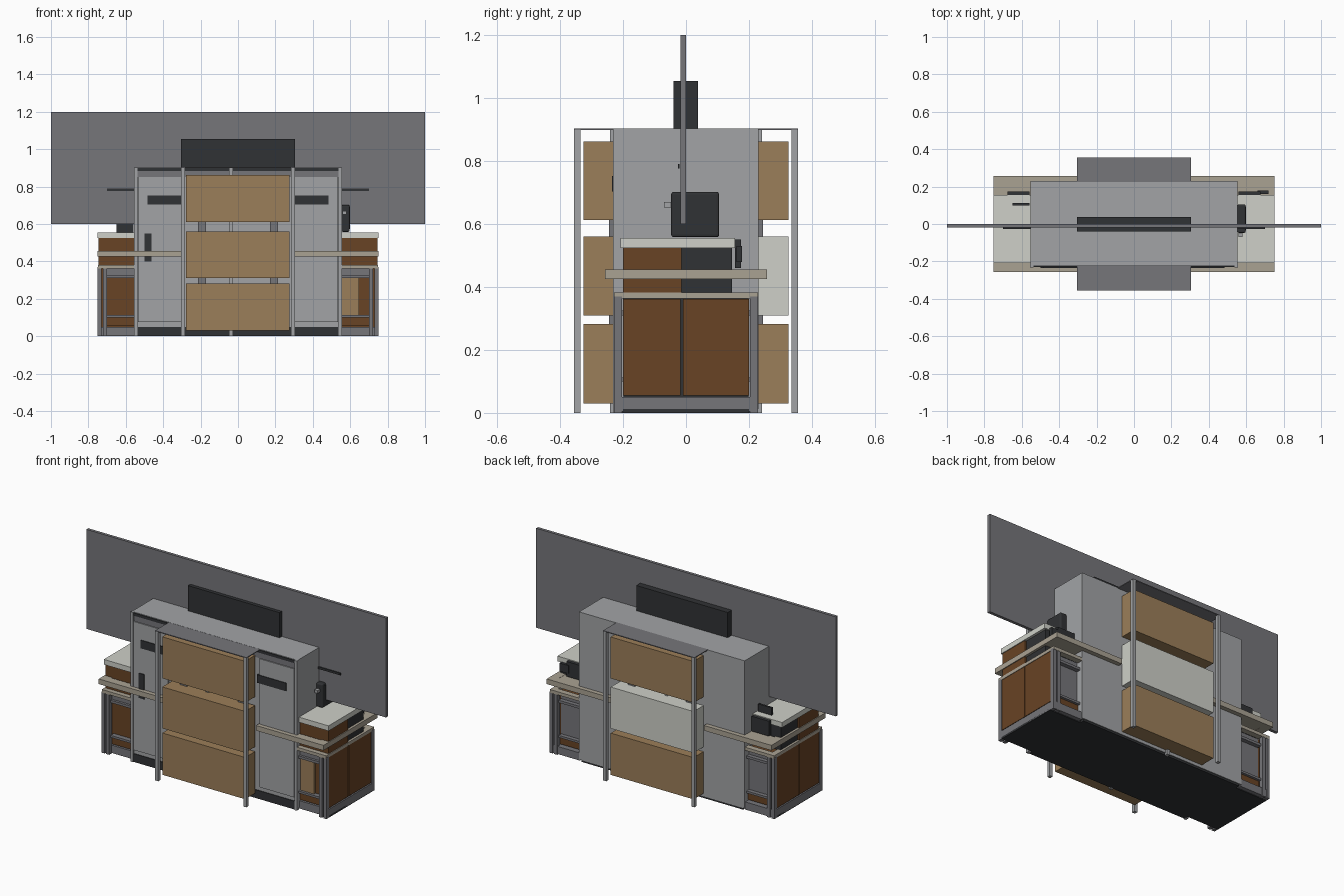
import bpy, bmesh
from mathutils import Matrix, Vector

if "Cube" in bpy.data.objects:
    bpy.data.objects.remove(bpy.data.objects["Cube"])

COL = {
    "light": (0.36, 0.37, 0.38, 1), "steel": (0.18, 0.18, 0.195, 1),
    "black": (0.03, 0.032, 0.035, 1), "brown": (0.14, 0.057, 0.018, 1),
    "tan": (0.33, 0.21, 0.10, 1), "rail": (0.40, 0.36, 0.29, 1),
    "white": (0.62, 0.63, 0.58, 1),
}
MATS = {}
for n, c in COL.items():
    MATS[n] = bpy.data.materials.new(n)
    MATS[n].diffuse_color = c


def box(name, mat, x, y, z, bevel=0):
    """Box from (min, max) ranges on each axis."""
    size = Vector((abs(r[1] - r[0]) for r in (x, y, z)))
    mid = Vector(((r[0] + r[1]) / 2 for r in (x, y, z)))
    bm = bmesh.new()
    bmesh.ops.create_cube(bm, size=1, matrix=Matrix.Translation(mid) @ Matrix.Diagonal(size).to_4x4())
    me = bpy.data.meshes.new(name)
    bm.to_mesh(me)
    bm.free()
    ob = bpy.data.objects.new(name, me)
    bpy.context.collection.objects.link(ob)
    me.materials.append(MATS[mat])
    if bevel:
        b = ob.modifiers.new("bevel", "BEVEL")
        b.width, b.segments = bevel, 3
    return ob


def u_rail(name, s, x0, x1, y, w, z):
    """Rail running round the front, end and back of a side counter."""
    for f in (-1, 1):
        box(name + ("_front" if f < 0 else "_back"), "rail", (s * x0, s * x1), (f * y, f * (y - w)), z)
    box(name + "_end", "rail", (s * (x1 - w), s * x1), (w - y, y - w), z)


# Central body, plinth and header
box("body", "light", (-.553, .553), (-.222, .23), (.012, .903))
box("base_plate", "black", (-.75, .75), (-.2, .2), (0, .012))
box("body_plinth", "black", (-.54, .54), (-.226, .226), (.0, .05))
box("body_header", "steel", (-.54, .54), (-.225, -.21), (.85, .885))
box("header_gap", "black", (-.54, .54), (-.227, -.21), (.883, .9))
box("sign_box", "black", (-.305, .305), (-.04, .038), (.9, 1.055))
box("display_board", "steel", (-1, 1), (-.018, 0), (.6, 1.2))
box("board_rod", "black", (-.7, .7), (-.026, -.02), (.777, .79))

# Front door panels, slots and corner posts
for s in (-1, 1):
    box("door_panel", "light", (s * .305, s * .535), (-.231, -.215), (.075, .85))
    box("door_slot", "black", (s * .29, s * .485), (-.235, -.225), (.703, .752))
    box("corner_post", "light", (s * .538, s * .555), (-.232, -.21), (0, .903))
box("card_slot", "black", (-.5, -.463), (-.235, -.225), (.4, .55))

# Display bays on front and back
for f in (-1, 1):
    side = "front" if f < 0 else "back"
    box(side + "_canopy", "steel", (-.305, .305), (f * .225, f * .355), (.899, .904))
    for s in (-1, 1):
        box(side + "_bay_post", "light", (s * .284, s * .304), (f * .335, f * .355), (0, .9))
        box(side + "_bay_bracket", "steel", (s * .17, s * .215), (f * .225, f * .245), (.05, .85))
    box(side + "_centre_post", "light", (-.047, -.027), (f * .222, f * .242), (0, .9))
    for i, (z0, z1) in enumerate(((.03, .282), (.31, .56), (.612, .862))):
        box(side + "_bay_box", "white" if f > 0 and i == 1 else "tan",
            (-.278, .275), (f * .23, f * .325), (z0, z1))

# Side counters
for s in (-1, 1):
    box("counter_base", "steel", (s * .55, s * .75), (-.205, .225), (.004, .05))
    box("counter_core", "brown", (s * .55, s * .735), (-.185, .185), (.05, .365))
    for y0, y1 in ((-.2, -.017), (-.01, .2)):
        box("end_panel", "brown", (s * .73, s * .747), (y0, y1), (.055, .362))
    box("end_panel_gap", "black", (s * .73, s * .741), (-.199, .199), (.05, .365))
    box("upper_cabinet", "brown", (s * .55, s * .745), (-.2, -.015), (.378, .525))
    box("equipment_bay", "black", (s * .55, s * .735), (-.015, .146), (.378, .525))
    box("worktop", "white", (s * .553, s * .75), (-.208, .155), (.524, .555))
    box("back_device", "black", (s * .56, s * .675), (.155, .175), (.46, .55))
    u_rail("hand_rail", s, .3, .75, .257, .05, (.425, .456))
    box("back_shelf", "rail", (s * .55, s * .75), (.155, .21), (.426, .455))
    u_rail("lower_rail", s, .55, .749, .229, .035, (.363, .382))
    box("back_inner_panel", "steel", (s * .555, s * .7), (.18, .19), (.11, .365))
    for f in (-1, 1):
        box("recess_sill", "brown", (s * .555, s * .7), (f * .18, f * .2), (.055, .1))
        for z0, z1 in ((.1, .113), (.31, .325)):
            box("recess_bar", "steel", (s * .555, s * .7), (f * .18, f * .215), (z0, z1))
        for x0, x1 in ((.7, .721), (.73, .75)):
            box("counter_leg", "steel", (s * x0, s * x1), (f * .203, f * .228), (0, .37))
    box("recess_top", "steel", (s * .555, s * .7), (-.2, -.18), (.325, .364))
box("recess_tan_panel", "tan", (.556, .648), (-.2, -.18), (.113, .31))

# Screens and small equipment on the worktops
box("monitor", "black", (.553, .597), (-.047, .105), (.558, .702), .008)
box("monitor_face", "steel", (.59, .599), (-.035, .093), (.572, .69)).data.materials[0] = MATS["black"]
box("card_reader", "light", (.56, .58), (-.07, -.045), (.652, .67))
box("small_display", "black", (-.65, -.56), (.1, .112), (.555, .6))
box("cable_box", "black", (.66, .72), (.16, .178), (.48, .53))

for m in bpy.data.materials:
    if m.users and not m.is_grease_pencil:
        m.use_nodes = True
        m.node_tree.nodes["Principled BSDF"].inputs["Base Color"].default_value = m.diffuse_color
